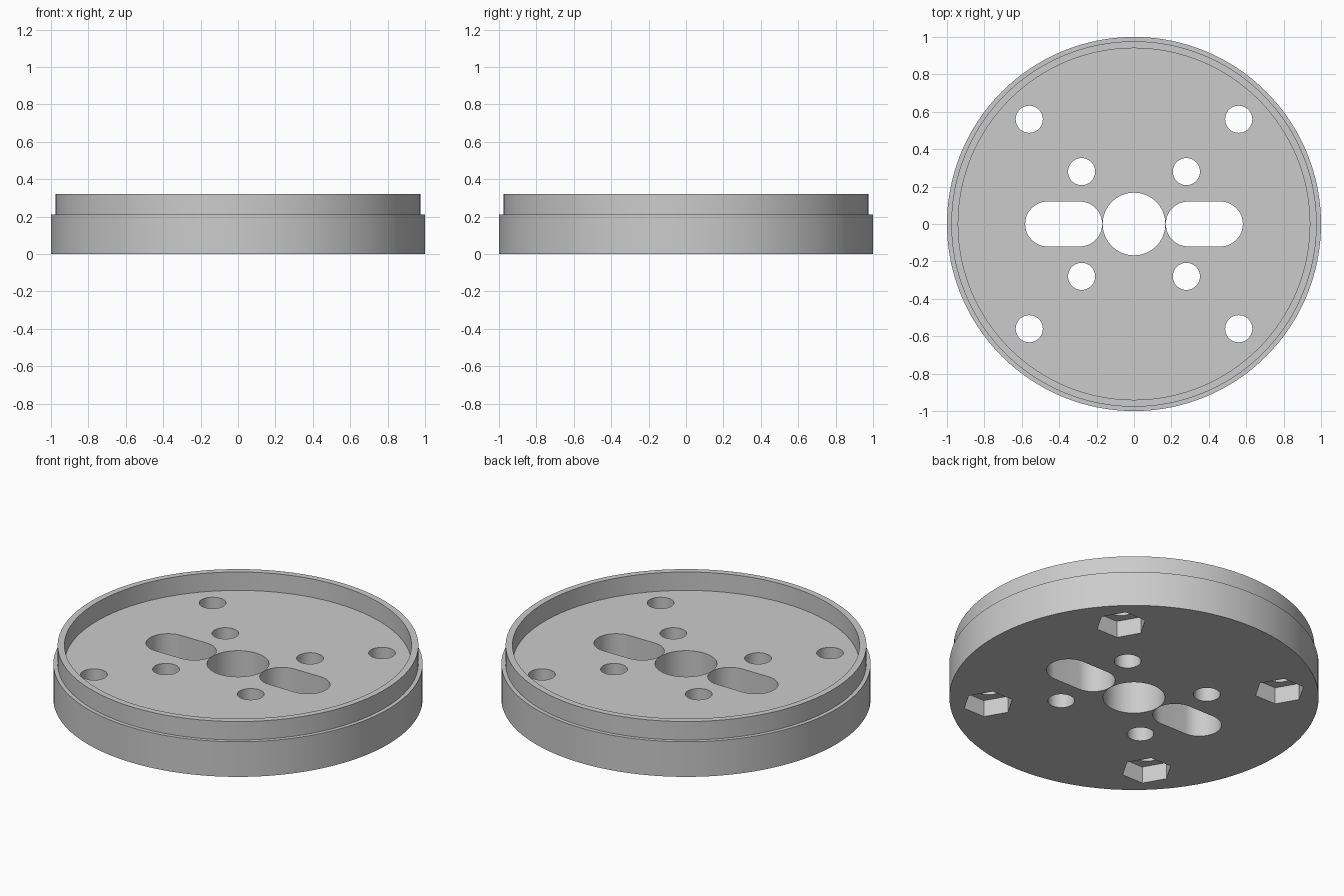
import bpy, bmesh, math

cube = bpy.data.objects.get("Cube")
if cube:
    bpy.data.objects.remove(cube, do_unlink=True)

SEGMENTS = 128
FLOOR, TOP = 0.21, 0.32
HOLE_R, NUT_R, NUT_DEPTH = 0.0725, 0.138, 0.1
INNER, OUTER = 0.28, 0.56          # hole positions along x and y
SIGNS = [(sx, sy) for sx in (-1, 1) for sy in (-1, 1)]

grey = bpy.data.materials.new("plain grey")
grey.use_nodes = True
grey.diffuse_color = (0.6, 0.6, 0.6, 1)
grey.node_tree.nodes["Principled BSDF"].inputs["Base Color"].default_value = (0.6, 0.6, 0.6, 1)


def make_object(name, bm):
    bmesh.ops.recalc_face_normals(bm, faces=bm.faces)
    mesh = bpy.data.meshes.new(name)
    bm.to_mesh(mesh)
    bm.free()
    mesh.materials.append(grey)
    obj = bpy.data.objects.new(name, mesh)
    bpy.context.collection.objects.link(obj)
    return obj


def arc(cx, cy, r, start, sweep, n):
    return [(cx + r * math.cos(start + sweep * i / n),
             cy + r * math.sin(start + sweep * i / n)) for i in range(n + 1)]


def circle(cx, cy, r, n):
    return arc(cx, cy, r, 0, math.tau, n)[:-1]


def slot(x0, x1, r):
    return (arc(x1, 0, r, -math.pi / 2, math.pi, 24)
            + arc(x0, 0, r, math.pi / 2, math.pi, 24))


def prism(bm, outline, z0, z1):
    low = [bm.verts.new((x, y, z0)) for x, y in outline]
    high = [bm.verts.new((x, y, z1)) for x, y in outline]
    bm.faces.new(low)
    bm.faces.new(high)
    n = len(outline)
    for i in range(n):
        j = (i + 1) % n
        bm.faces.new((low[i], low[j], high[j], high[i]))


# Stepped disc with a raised lip, built from stacked rings
profile = [(1, 0), (1, FLOOR), (0.977, FLOOR), (0.977, TOP), (0.94, TOP), (0.94, FLOOR)]
bm = bmesh.new()
rings = [[bm.verts.new((x, y, z)) for x, y in circle(0, 0, r, SEGMENTS)] for r, z in profile]
for a, b in zip(rings, rings[1:]):
    for i in range(SEGMENTS):
        j = (i + 1) % SEGMENTS
        bm.faces.new((a[i], a[j], b[j], b[i]))
bm.faces.new(rings[0])
bm.faces.new(rings[-1])
disc = make_object("mounting_disc", bm)

# Through holes: centre bore, two slots, eight screw holes
bm = bmesh.new()
prism(bm, circle(0, 0, 0.1675, 64), -0.1, 0.5)
for x0, x1 in ((0.29, 0.462), (-0.462, -0.29)):
    prism(bm, slot(x0, x1, 0.12), -0.1, 0.5)
for sx, sy in SIGNS:
    for d in (INNER, OUTER):
        prism(bm, circle(sx * d, sy * d, HOLE_R, 40), -0.1, 0.5)
through_cutter = make_object("through_hole_cutter", bm)

# Hexagonal nut pockets on the underside
bm = bmesh.new()
for sx, sy in SIGNS:
    prism(bm, circle(sx * OUTER, sy * OUTER, NUT_R, 6), -0.1, NUT_DEPTH)
nut_cutter = make_object("nut_pocket_cutter", bm)

bpy.ops.object.select_all(action="DESELECT")
bpy.context.view_layer.objects.active = disc
disc.select_set(True)
for cutter in (through_cutter, nut_cutter):
    cutter.hide_render = True
    mod = disc.modifiers.new(cutter.name, "BOOLEAN")
    mod.operation = "DIFFERENCE"
    mod.solver = "EXACT"
    mod.object = cutter
    bpy.ops.object.modifier_apply(modifier=mod.name)
    bpy.data.objects.remove(cutter, do_unlink=True)

bpy.ops.object.shade_smooth_by_angle(angle=math.radians(30))
